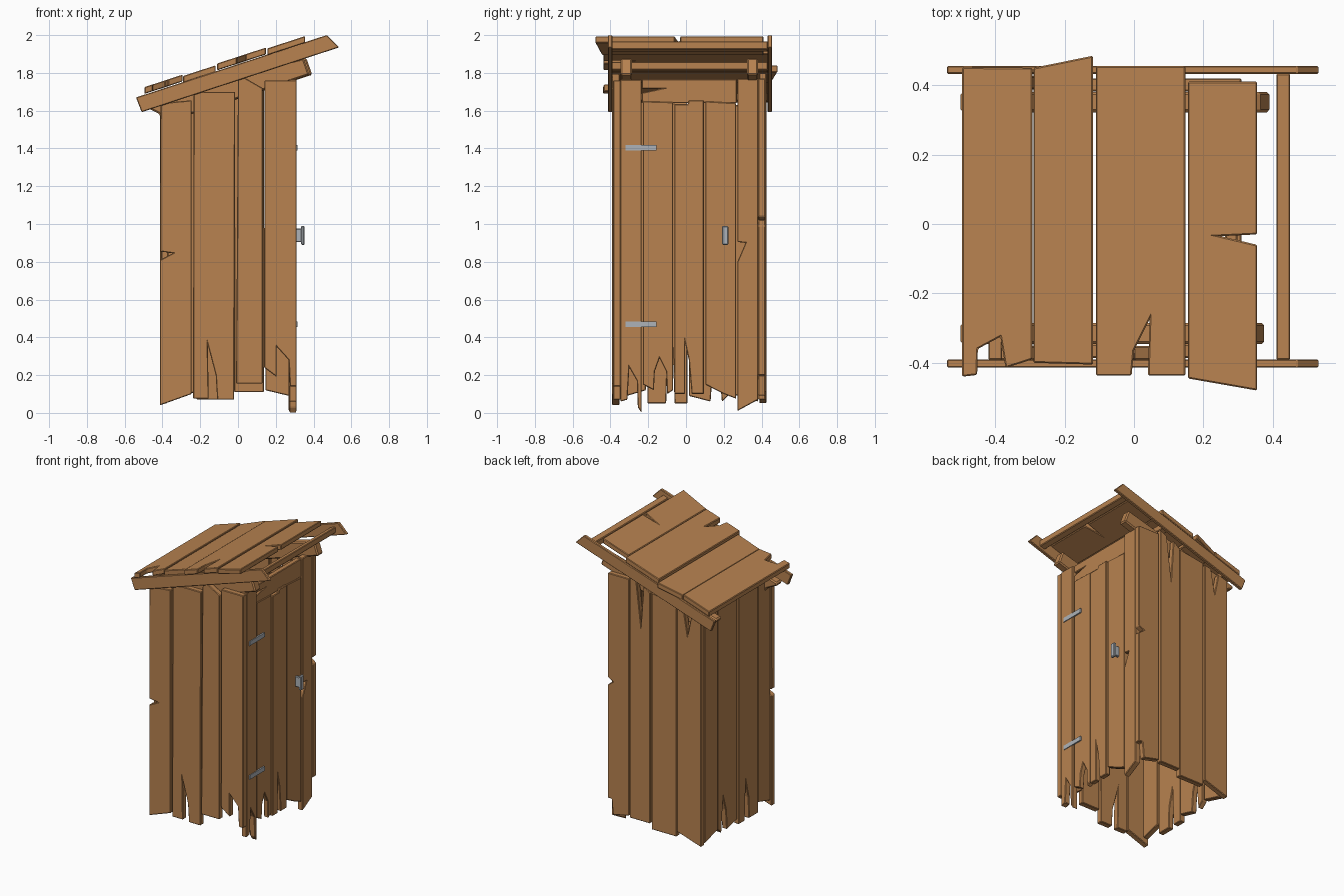
import bpy, bmesh


def material(name, rgb):
    m = bpy.data.materials.new(name)
    m.diffuse_color = (*rgb, 1)
    return m


WOOD = material("wood", (0.48, 0.225, 0.08))
METAL = material("grey metal", (0.42, 0.45, 0.48))


def slope(x):
    """Height of the rail tops, which carry the roof boards."""
    return 1.67 + 0.327 * (x + 0.54)


def board(name, pts, axis, a, b, mat=WOOD, bevel=0.004):
    """Extrude a flat outline from a to b. axis x: (y,z), y: (x,z), r: (x,y) lying on the roof slope."""
    def place(p, d):
        if axis == 'x':
            return (d, p[0], p[1])
        if axis == 'y':
            return (p[0], d, p[1])
        return (p[0], p[1], slope(p[0]) + d)
    bm = bmesh.new()
    lo = [bm.verts.new(place(p, a)) for p in pts]
    hi = [bm.verts.new(place(p, b)) for p in pts]
    bm.faces.new(lo)
    bm.faces.new(hi[::-1])
    n = len(pts)
    for i in range(n):
        j = (i + 1) % n
        bm.faces.new((lo[j], lo[i], hi[i], hi[j]))
    bmesh.ops.recalc_face_normals(bm, faces=bm.faces)
    me = bpy.data.meshes.new(name)
    bm.to_mesh(me)
    bm.free()
    me.materials.append(mat)
    ob = bpy.data.objects.new(name, me)
    bpy.context.collection.objects.link(ob)
    if bevel:
        mod = ob.modifiers.new("bevel", 'BEVEL')
        mod.width = bevel
        mod.segments = 1
    return ob


def rect(u0, u1, v0, v1):
    return [(u0, v0), (u1, v0), (u1, v1), (u0, v1)]


# front wall boards (x, z)
front = [
    [(-0.413, 0.04), (-0.245, 0.10), (-0.245, 1.655), (-0.41, 1.64), (-0.413, 0.855), (-0.345, 0.845), (-0.413, 0.81)],
    [(-0.238, 0.075), (-0.155, 0.075), (-0.16, 0.36), (-0.118, 0.20), (-0.11, 0.07), (-0.02, 0.07),
     (-0.015, 1.70), (-0.235, 1.70)],
    [(-0.01, 0.155), (0.13, 0.155), (0.13, 1.72), (0.0, 1.795)],
    [(0.138, 0.24), (0.205, 0.19), (0.205, 0.35), (0.268, 0.28), (0.275, 0.14), (0.31, 0.14), (0.31, 1.76), (0.14, 1.76)],
]
for i, p in enumerate(front):
    o = 0.006 * (i % 2)
    board(f"front_board_{i+1}", p, 'y', -0.392 + o, -0.352 + o)

# back wall boards (x, z)
back = [
    [(0.31, 0.20), (0.28, 0.20), (0.27, 0.09), (0.145, 0.12), (0.145, 1.77), (0.31, 1.77),
     (0.31, 1.04), (0.27, 1.02), (0.31, 0.99)],
    [(0.137, 0.11), (-0.02, 0.11), (-0.02, 1.72), (0.03, 1.76), (0.05, 1.48), (0.085, 1.77), (0.137, 1.80)],
    [(-0.027, 0.07), (-0.22, 0.07), (-0.22, 1.69), (-0.027, 1.72)],
    [(-0.227, 0.11), (-0.413, 0.05), (-0.413, 1.63), (-0.34, 1.65), (-0.31, 1.50), (-0.28, 1.67), (-0.227, 1.68)],
]
for i, p in enumerate(back):
    o = 0.006 * (i % 2)
    board(f"back_board_{i+1}", p, 'y', 0.382 + o, 0.42 + o)

# left wall boards (y, z)
left = [
    [(0.382, 0.06), (0.24, 0.10), (0.24, 1.63), (0.382, 1.63)],
    [(0.233, 0.10), (0.19, 0.06), (0.17, 0.30), (0.14, 0.20), (0.13, 0.06), (0.015, 0.09), (0.015, 1.65), (0.233, 1.65)],
    [(0.007, 0.05), (-0.06, 0.05), (-0.07, 0.32), (-0.10, 0.20), (-0.105, 0.05), (-0.205, 0.05),
     (-0.205, 1.64), (0.007, 1.64)],
    [(-0.212, 0.12), (-0.348, 0.08), (-0.348, 1.63), (-0.212, 1.65)],
]
for i, p in enumerate(left):
    o = 0.006 * (i % 2)
    board(f"left_board_{i+1}", p, 'x', -0.413 + o, -0.375 + o)

# right wall: jambs, header and door boards (y, z)
board("hinge_jamb", [(-0.348, 0.06), (-0.31, 0.07), (-0.30, 0.24), (-0.26, 0.17), (-0.255, 0.03), (-0.235, 0.0),
                     (-0.235, 1.765), (-0.348, 1.765)], 'x', 0.27, 0.31)
board("latch_jamb", [(0.272, 0.01), (0.382, 0.07), (0.382, 1.77), (0.272, 1.77), (0.272, 0.905), (0.315, 0.90),
                     (0.272, 0.80)], 'x', 0.268, 0.308)
board("door_header", [(-0.233, 1.64), (0.27, 1.64), (0.27, 1.767), (-0.233, 1.767), (-0.233, 1.715),
                      (-0.14, 1.715), (-0.233, 1.695)], 'x', 0.262, 0.298)
door = [
    [(-0.228, 0.15), (-0.17, 0.12), (-0.165, 0.22), (-0.14, 0.29), (-0.105, 0.22), (-0.10, 0.10), (-0.068, 0.12),
     (-0.068, 1.645), (-0.228, 1.65)],
    [(-0.061, 0.10), (-0.005, 0.10), (-0.005, 0.37), (0.015, 0.28), (0.03, 0.10), (0.095, 0.10), (0.095, 1.655),
     (0.015, 1.655), (0.01, 1.635), (-0.061, 1.635)],
    [(0.102, 0.15), (0.20, 0.10), (0.266, 0.075), (0.266, 1.64), (0.102, 1.65)],
]
for i, p in enumerate(door):
    o = 0.006 * (i % 2)
    board(f"door_board_{i+1}", p, 'x', 0.27 + o, 0.304 + o)

# metal hinges and handle
for n, z in (("lower", 0.47), ("upper", 1.403)):
    board(f"{n}_hinge", rect(-0.32, -0.155, z - 0.015, z + 0.015), 'x', 0.305, 0.315, METAL, 0)
board("handle_stem", rect(0.197, 0.217, 0.905, 0.975), 'x', 0.30, 0.34, METAL, 0.003)
board("handle_grip", rect(0.19, 0.224, 0.89, 0.99), 'x', 0.333, 0.353, METAL, 0.005)

# sloping rafters under the roof
rafter = [(-0.50, 1.645), (-0.50, 1.625), (-0.42, 1.585), (-0.39, 1.535), (0.393, 1.79), (0.362, 1.878)]
board("front_rafter", [(x - (0.015 if x > 0.3 else 0), z) for x, z in rafter], 'y', -0.346, -0.285, bevel=0.008)
board("back_rafter", rafter, 'y', 0.322, 0.381, bevel=0.008)

# side rails and cross beams
rail = [(-0.54, 1.67), (-0.51, 1.592), (0.535, 1.935), (0.47, 2.0)]
board("front_rail", rail, 'y', -0.414, -0.39)
board("back_rail", rail, 'y', 0.432, 0.456)
for n, x in (("upper", 0.43), ("middle", 0.1), ("lower", -0.40)):
    z = slope(x)
    board(f"{n}_cross_beam", [(x - 0.02, z - 0.075), (x + 0.02, z - 0.062), (x + 0.02, z - 0.02), (x - 0.02, z - 0.033)],
          'y', -0.392, 0.434)

# broken roof boards (x, y)
roof = [
    [(-0.495, -0.44), (-0.452, -0.435), (-0.45, -0.36), (-0.385, -0.325), (-0.37, -0.415), (-0.293, -0.39),
     (-0.293, 0.45), (-0.495, 0.452)],
    [(-0.29, -0.40), (-0.118, -0.405), (-0.118, 0.485), (-0.29, 0.45)],
    [(-0.11, -0.437), (-0.007, -0.437), (0.0, -0.365), (0.045, -0.275), (0.04, -0.437), (0.148, -0.437),
     (0.148, 0.455), (-0.11, 0.455)],
    [(0.155, -0.445), (0.355, -0.48), (0.355, -0.06), (0.25, -0.035), (0.355, -0.03), (0.355, 0.41), (0.155, 0.41)],
]
for i, p in enumerate(roof):
    o = (0.004, -0.004, 0.003, -0.004)[i]
    board(f"roof_board_{i+1}", p, 'r', o, o + 0.036)
